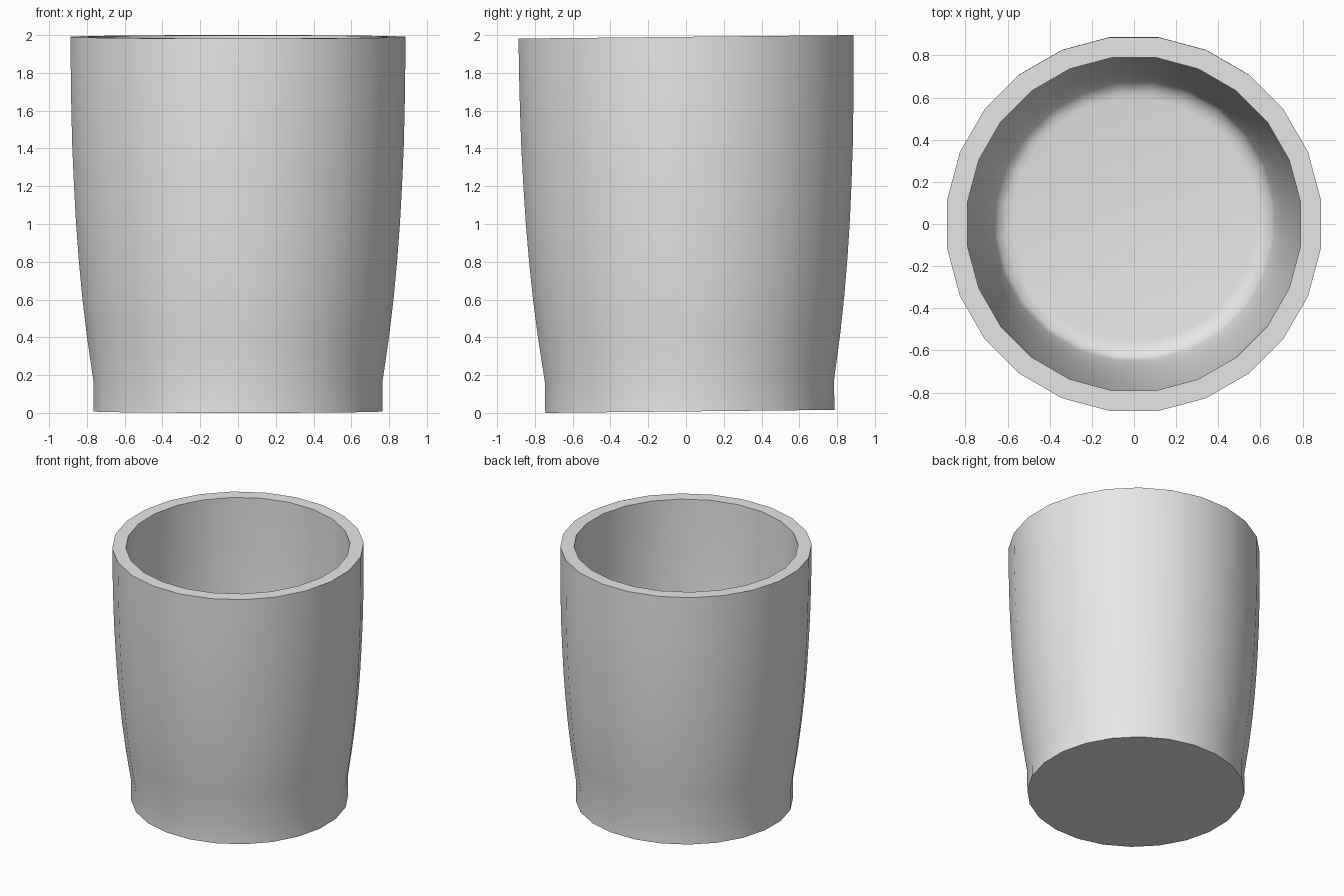
import bpy
import bmesh
import math
from mathutils import Matrix, Vector

cube = bpy.data.objects.get("Cube")
if cube:
    bpy.data.objects.remove(cube, do_unlink=True)

SIDES = 24
HEIGHT = 1.983
TILT = math.radians(0.6)
HALF_STEP = math.pi / SIDES

# Plain grey material
grey = bpy.data.materials.new("light_grey")
grey.use_nodes = True
grey.diffuse_color = (0.8, 0.8, 0.8, 1)
grey.node_tree.nodes["Principled BSDF"].inputs["Base Color"].default_value = (0.8, 0.8, 0.8, 1)

# Profile: underside, straight foot, bulging wall, rim, inner wall, rounded floor
outer = [(0.772, 0), (0.772, 0.16), (0.807, 0.4), (0.831, 0.6), (0.85, 0.8),
         (0.865, 1.0), (0.876, 1.2), (0.885, 1.4), (0.89, 1.6), (0.893, 1.8),
         (0.894, HEIGHT)]
inner = [(r - 0.097, z) for r, z in reversed(outer[2:])]
floor = [(0.672, 0.17), (0.652, 0.125), (0.61, 0.105), (0.58, 0.1), (0, 0.1)]
profile = [(0, 0)] + outer + inner + floor

# Cup body, revolved around the vertical axis
bm = bmesh.new()
verts = [bm.verts.new((r * math.cos(HALF_STEP), r * math.sin(HALF_STEP), z))
         for r, z in profile]
edges = [bm.edges.new(pair) for pair in zip(verts, verts[1:])]
bmesh.ops.spin(bm, geom=verts + edges, cent=(0, 0, 0), axis=(0, 0, 1),
               angle=math.tau, steps=SIDES, use_merge=False)
bmesh.ops.remove_doubles(bm, verts=bm.verts, dist=0.0005)
bmesh.ops.recalc_face_normals(bm, faces=bm.faces)

# Slight backward lean of the whole cup, set down on the ground
bm.transform(Matrix.Rotation(TILT, 4, "X"))
lowest = min(v.co.z for v in bm.verts)
mid_y = (min(v.co.y for v in bm.verts) + max(v.co.y for v in bm.verts)) / 2
bmesh.ops.translate(bm, verts=bm.verts, vec=Vector((0, -mid_y, -lowest)))

mesh = bpy.data.meshes.new("cup_body")
bm.to_mesh(mesh)
bm.free()
mesh.materials.append(grey)
cup = bpy.data.objects.new("cup_body", mesh)
bpy.context.collection.objects.link(cup)

# Smooth walls with crisp rim and base edges
bpy.ops.object.select_all(action="DESELECT")
cup.select_set(True)
bpy.context.view_layer.objects.active = cup
bpy.ops.object.shade_smooth_by_angle(angle=math.radians(50))
